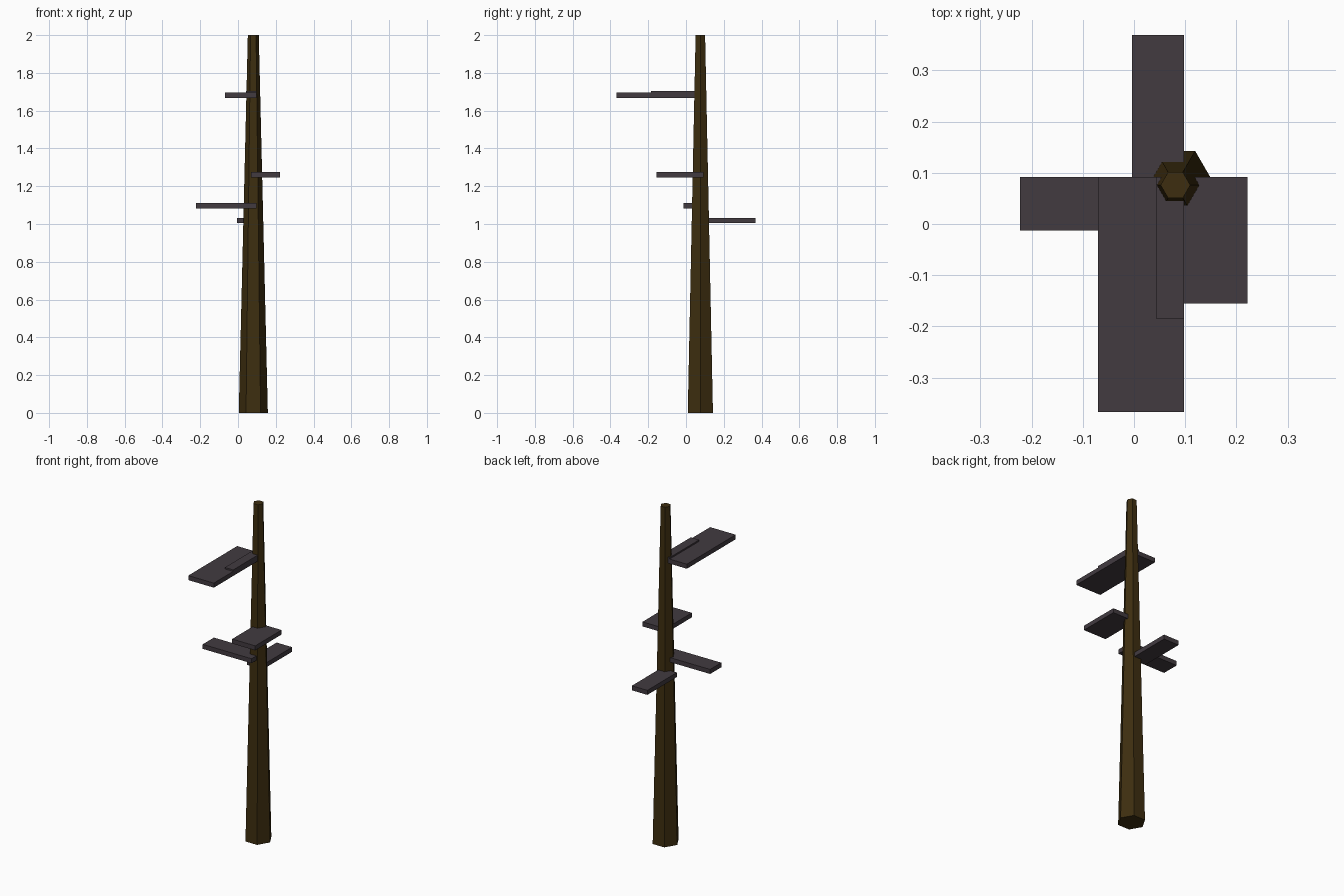
import bpy
from mathutils import Vector

default = bpy.data.objects.get("Cube")
if default:
    bpy.data.objects.remove(default, do_unlink=True)


def make_material(name, rgb):
    mat = bpy.data.materials.new(name)
    mat.use_nodes = True
    colour = (*rgb, 1.0)
    mat.diffuse_color = colour
    bsdf = next(n for n in mat.node_tree.nodes if n.type == "BSDF_PRINCIPLED")
    bsdf.inputs["Base Color"].default_value = colour
    return mat


bark = make_material("dark brown bark", (0.047, 0.027, 0.005))
board = make_material("grey weathered board", (0.054, 0.043, 0.051))

# Tapered six-sided pole, with corners pointing along x
bpy.ops.mesh.primitive_cone_add(vertices=6, radius1=0.077, radius2=0.029,
                                depth=2, location=(0.081, 0.076, 1),
                                rotation=(0, 0, 0))
pole = bpy.context.object
pole.name = "pole"
# Turn so that two corners lie on the x axis
for v in pole.data.vertices:
    v.co.x, v.co.y = v.co.y, -v.co.x
pole.data.materials.append(bark)


def add_plank(name, x, y, top, thickness=0.027):
    """Flat board spanning the x and y ranges, with its upper face at top."""
    centre = Vector((sum(x) / 2, sum(y) / 2, top - thickness / 2))
    bpy.ops.mesh.primitive_cube_add(size=1, location=centre)
    plank = bpy.context.object
    plank.name = name
    size = Vector((x[1] - x[0], y[1] - y[0], thickness))
    for v in plank.data.vertices:
        v.co *= size
    plank.data.materials.append(board)


# Boards fixed to the pole, all meeting near its centre
INNER_X, INNER_Y = 0.098, 0.092
add_plank("top_front_plank", (-0.07, INNER_X), (-0.367, INNER_Y), 1.695)
add_plank("top_narrow_plank", (0.043, INNER_X), (-0.185, INNER_Y), 1.704)
add_plank("middle_front_plank", (0.07, 0.222), (-0.155, INNER_Y), 1.274)
add_plank("right_plank", (-0.223, INNER_X), (-0.013, INNER_Y), 1.11)
add_plank("back_plank", (-0.004, INNER_X), (INNER_Y, 0.369), 1.033)
